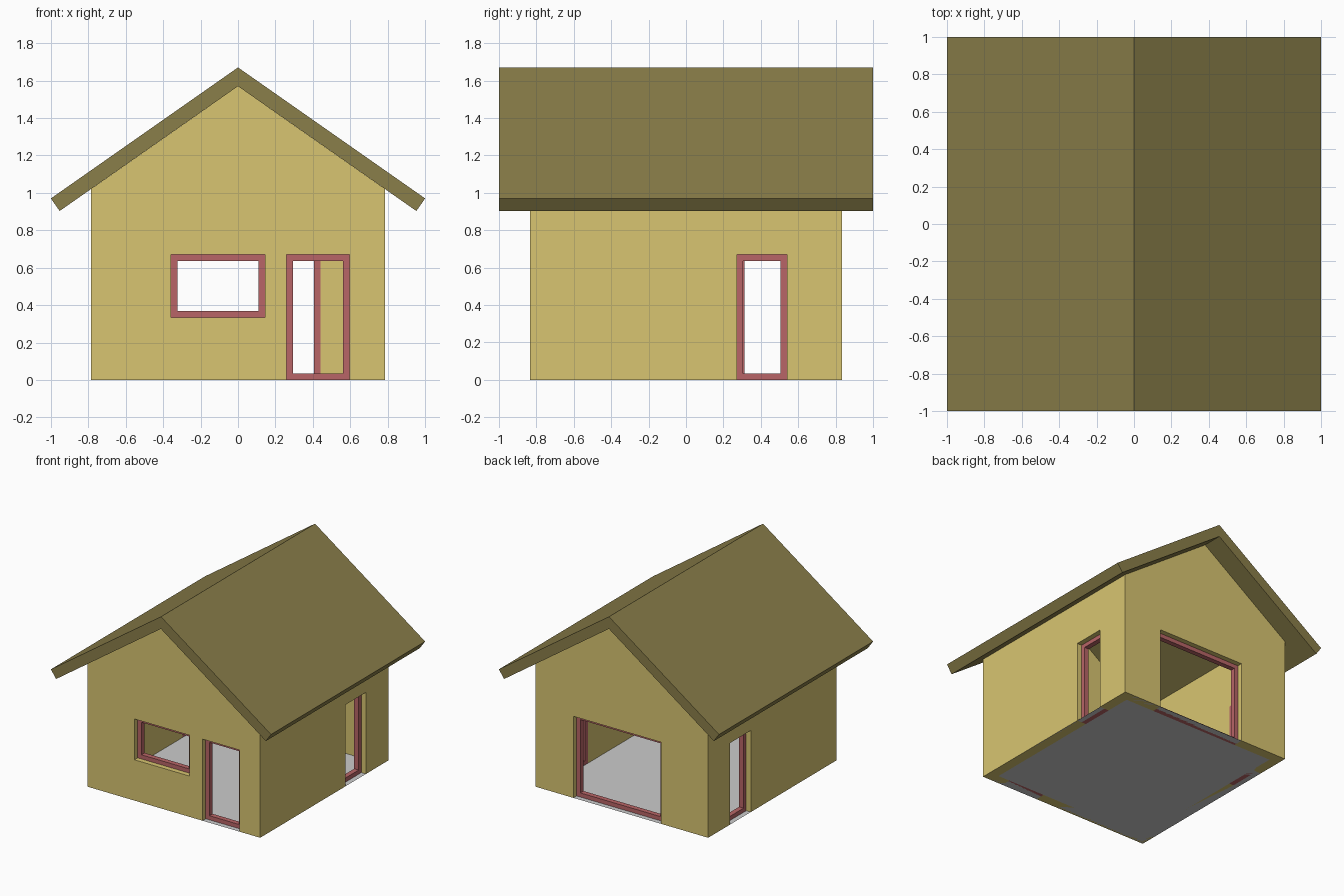
import bpy, bmesh
from mathutils import Matrix, Vector
from math import radians

if "Cube" in bpy.data.objects:
    bpy.data.objects.remove(bpy.data.objects["Cube"])

HX, HY, T = 0.785, 0.833, 0.083      # half footprint and wall thickness
RIDGE, SLOPE = 1.57, 0.70            # roof underside peak and pitch
FRAME, RECESS, DEPTH = 0.034, 0.042, 0.041


def material(name, rgb):
    m = bpy.data.materials.new(name)
    m.diffuse_color = (*rgb, 1)
    m.use_nodes = True
    m.node_tree.nodes["Principled BSDF"].inputs["Base Color"].default_value = m.diffuse_color
    return m


wall_mat = material("wall_yellow", (0.69, 0.56, 0.165))
roof_mat = material("roof_olive", (0.255, 0.21, 0.068))
frame_mat = material("frame_red", (0.48, 0.13, 0.135))


def extrude(name, faces, vec, mat=None, matrix=None):
    """Extrude flat polygons (lists of points, shared points merged) along vec."""
    bm = bmesh.new()
    for pts in faces:
        bm.faces.new([bm.verts.new(p) for p in pts])
    bmesh.ops.remove_doubles(bm, verts=bm.verts, dist=1e-5)
    if vec:
        res = bmesh.ops.extrude_face_region(bm, geom=bm.faces[:], use_keep_orig=True)
        moved = [g for g in res["geom"] if isinstance(g, bmesh.types.BMVert)]
        bmesh.ops.translate(bm, verts=moved, vec=vec)
        bmesh.ops.recalc_face_normals(bm, faces=bm.faces)
    if matrix:
        bm.transform(matrix)
    me = bpy.data.meshes.new(name)
    bm.to_mesh(me)
    bm.free()
    ob = bpy.data.objects.new(name, me)
    bpy.context.collection.objects.link(ob)
    if mat:
        me.materials.append(mat)
    return ob


def rect(a0, a1, z0, z1):
    return [(a0, 0, z0), (a1, 0, z0), (a1, 0, z1), (a0, 0, z1)]


def cut(target, cutter):
    mod = target.modifiers.new(cutter.name, 'BOOLEAN')
    mod.operation, mod.solver, mod.object = 'DIFFERENCE', 'EXACT', cutter
    cutter.hide_render = True
    cutter.hide_set(True)


# Gabled wall shell, hollowed from floor to roof
eave = RIDGE - SLOPE * HX
gable = [(-HX, -HY, 0), (HX, -HY, 0), (HX, -HY, eave), (0, -HY, RIDGE), (-HX, -HY, eave)]
walls = extrude("walls", [gable], (0, 2 * HY, 0), wall_mat)
room = extrude("room_cutter", [rect(-HX + T, HX - T, -0.5, 2.5)], (0, 2 * (HY - T), 0),
               matrix=Matrix.Translation((0, T - HY, 0)))
cut(walls, room)

# Openings: name, side rotation, distance to wall, local range, sill, head
# (local x runs to the right when facing the wall from outside)
openings = [
    ("front_window", 0, HY, -0.358, 0.143, 0.335, 0.67),
    ("front_door", 0, HY, 0.26, 0.595, 0.0, 0.67),
    ("right_door", 90, HX, 0.272, 0.54, 0.0, 0.67),
    ("back_opening", 180, HY, -0.44, 0.358, 0.0, 0.67),
    ("left_door", -90, HX, -0.548, -0.28, 0.0, 0.67),
]
for name, angle, dist, a0, a1, z0, z1 in openings:
    place = Matrix.Rotation(radians(angle), 4, 'Z') @ Matrix.Translation((0, -dist, 0))
    cutter = extrude(name + "_cutter", [rect(a0, a1, z0 if z0 else -0.1, z1)], (0, 0.2, 0),
                     matrix=place @ Matrix.Translation((0, -0.05, 0)))
    cut(walls, cutter)
    # Mitred recessed frame
    o = rect(a0, a1, z0, z1)
    i = rect(a0 + FRAME, a1 - FRAME, z0 + FRAME, z1 - FRAME)
    bars = [[o[k], o[(k + 1) % 4], i[(k + 1) % 4], i[k]] for k in range(4)]
    extrude(name + "_frame", bars, (0, DEPTH, 0), frame_mat,
            place @ Matrix.Translation((0, RECESS, 0)))

# Roof: one bent slab with square-cut eaves
roof = [(0, -1, RIDGE + 0.1), (1, -1, 0.97), (0.953, -1, 0.903), (0, -1, RIDGE),
        (-0.953, -1, 0.903), (-1, -1, 0.97)]
extrude("roof", [roof[:4], [roof[0], roof[3], roof[4], roof[5]]], (0, 2, 0), roof_mat)

# Floor sheet
extrude("floor", [[(-HX, -HY, 0), (HX, -HY, 0), (HX, HY, 0), (-HX, HY, 0)]], None)
